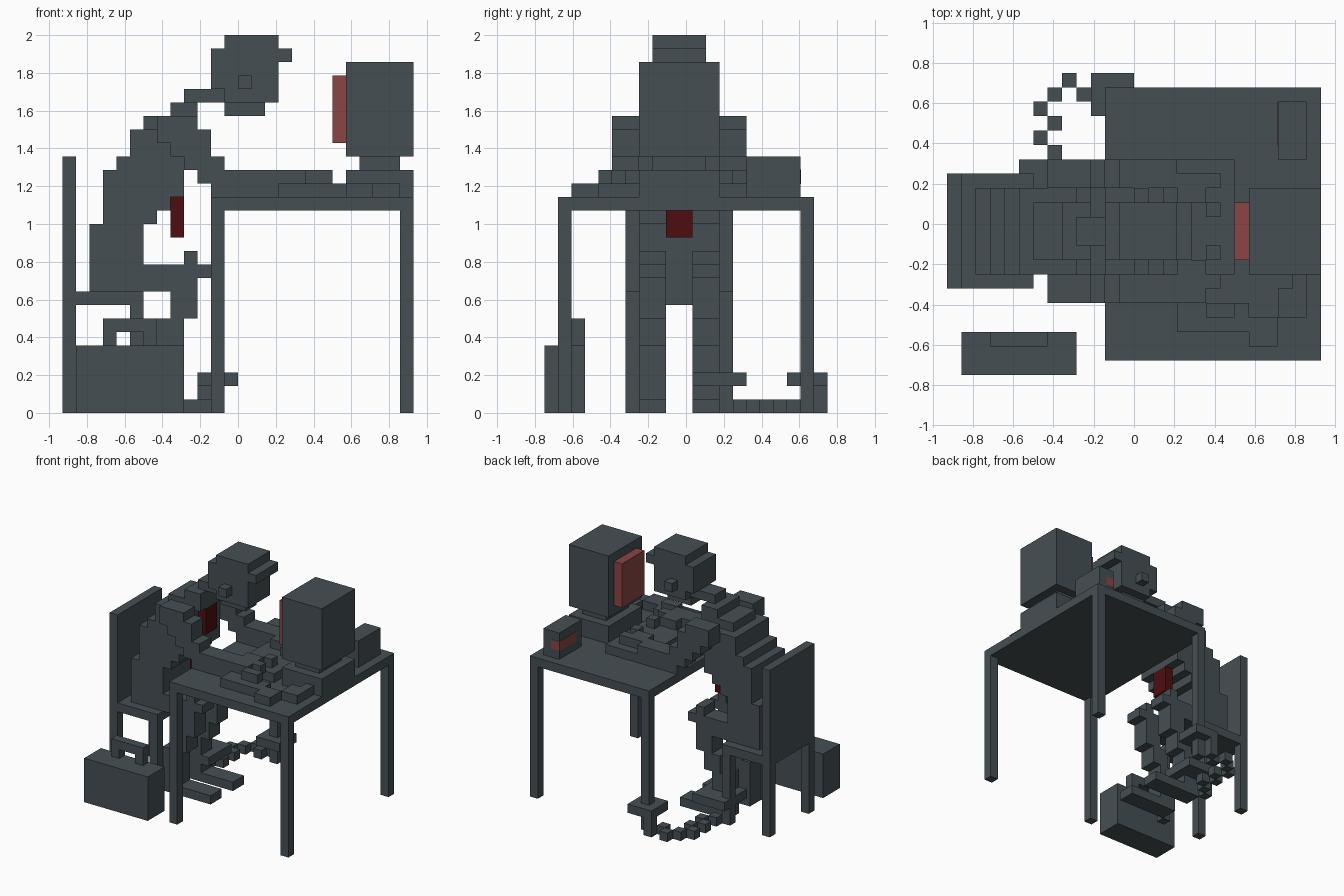
import bpy, bmesh
from mathutils import Vector

cube = bpy.data.objects.get("Cube")
if cube:
    bpy.data.objects.remove(cube, do_unlink=True)

V = 1 / 14  # size of one block; all positions below count blocks


def material(name, rgb):
    m = bpy.data.materials.new(name)
    m.use_nodes = True
    col = (*rgb, 1)
    m.diffuse_color = col
    m.node_tree.nodes["Principled BSDF"].inputs["Base Color"].default_value = col
    return m


SLATE = material("dark slate", (0.060, 0.078, 0.087))
RED = material("faded red", (0.26, 0.058, 0.058))
MAROON = material("deep maroon", (0.078, 0.004, 0.005))


def part(name, *boxes, mat=SLATE, grow=0.0):
    """One object made of boxes given as (x0, x1, y0, y1, z0, z1) in blocks."""
    bm = bmesh.new()
    for x0, x1, y0, y1, z0, z1 in boxes:
        lo = Vector((x0 - 13, y0 - 10.5, z0)) * V
        hi = Vector((x1 - 13, y1 - 10.5, z1)) * V
        verts = bmesh.ops.create_cube(bm, size=1)["verts"]
        for v in verts:
            v.co = Vector([(lo[k] + hi[k]) / 2 + v.co[k] * (hi[k] - lo[k] + 2 * grow)
                           for k in range(3)])
    me = bpy.data.meshes.new(name)
    bm.to_mesh(me)
    bm.free()
    me.materials.append(mat)
    ob = bpy.data.objects.new(name, me)
    bpy.context.collection.objects.link(ob)
    return ob


def mirrored(boxes):
    """Mirror boxes across the sitter's middle plane."""
    return [(a, b, 20 - d, 20 - c, e, f) for a, b, c, d, e, f in boxes]


# Desk
part("desk_top", (11, 26, 1, 20, 15, 16))
for i, (x, y) in enumerate([(11, 1), (25, 1), (11, 19), (25, 19)]):
    part(f"desk_leg_{i + 1}", (x, x + 1, y, y + 1, 0, 15))

# Monitor
part("monitor_base", (21, 26, 7, 13, 16, 18))
part("monitor_neck", (22, 25, 8, 12, 18, 19))
part("monitor_case", (21, 26, 7, 13, 19, 26))
part("monitor_screen", (20, 21, 8, 12, 20, 25), mat=RED)

# Desk clock with a red display wrapping one corner
part("clock", (23, 25, 15, 19, 16, 19))
part("clock_display", (23, 24, 16, 19, 17, 18), mat=RED, grow=0.002)

# Keyboard and the flat object beside it
part("keyboard", (15, 20, 7, 15, 16, 17))
part("desk_item", (16, 21, 3, 5, 16, 17), (21, 23, 2, 4, 16, 17),
     (23, 24, 4, 6, 16, 17), (24, 25, 4, 7, 16, 17))

# Chair
part("chair_seat", (0, 6, 6, 14, 8, 9))
part("chair_back", (0, 1, 6, 14, 9, 19))
for i, (x, y) in enumerate([(0, 6), (0, 13), (5, 6), (5, 13)]):
    part(f"chair_leg_{i + 1}", (x, x + 1, y, y + 1, 0, 8))

# Briefcase
part("briefcase", (1, 9, 0, 3, 0, 5))
part("briefcase_handle", (3, 4, 2, 3, 5, 7), (6, 7, 2, 3, 5, 7), (4, 6, 2, 3, 6, 7))

# Hunched torso, stepping forward as it rises
part("torso",
     (2, 6, 7, 13, 9, 14), (3, 7, 7, 13, 14, 15), (3, 8, 7, 13, 15, 16),
     (3, 9, 7, 13, 16, 18), (4, 9, 7, 13, 18, 19), (5, 9, 7, 13, 19, 21),
     (6, 10, 8, 12, 21, 22))
part("tie", (8, 9, 9, 11, 13, 16), (9, 10, 9, 11, 18, 21), mat=MAROON)

# Neck and head
part("neck", (8, 10, 8, 12, 22, 23), (9, 12, 9, 11, 23, 24))
part("head", (12, 15, 9, 11, 22, 23), (12, 16, 8, 12, 23, 28), (11, 12, 8, 12, 24, 27))
part("cap_brim", (16, 17, 8, 12, 26, 27))
ear = [(13, 14, 7, 8, 24, 25)]

# Arm reaching to the keyboard
arm = [(7, 10, 5, 7, 20, 22), (8, 11, 5, 7, 19, 21), (9, 12, 5, 7, 18, 19),
       (10, 13, 5, 7, 17, 18), (11, 16, 5, 7, 16, 18)]
# Leg from hip to foot
leg = [(6, 10, 7, 9, 9, 11), (10, 11, 7, 9, 10, 11), (9, 10, 7, 9, 11, 12),
       (8, 10, 7, 9, 7, 9), (7, 9, 7, 9, 5, 7), (6, 8, 7, 9, 1, 5)]
foot = [(6, 12, 7, 9, 0, 1)]
for name, boxes in [("ear", ear), ("arm", arm), ("leg", leg), ("foot", foot)]:
    part("right_" + name, *boxes)
    part("left_" + name, *mirrored(boxes))

# Hands with short fingers
part("right_hand", (16, 18, 5, 8, 17, 18), (18, 20, 4, 5, 17, 18),
     (18, 19, 6, 7, 17, 18), (18, 19, 8, 9, 17, 18))
part("left_hand", (16, 18, 12, 14, 17, 18), (18, 19, 11, 12, 17, 18),
     (18, 19, 13, 14, 17, 18))

# Shackles round the ankle and the desk leg, with a chain along the floor
part("ankle_shackle", (5, 9, 11, 15, 2, 3))
part("desk_shackle", (10, 13, 18, 21, 2, 3), (10, 11, 20, 21, 0, 2))
chain = [(6, 14), (7, 15), (6, 16), (7, 17), (6, 18), (7, 19), (8, 20), (9, 19), (10, 20)]
part("chain", *[(x, x + 1, y, y + 1, 0, 1) for x, y in chain])
